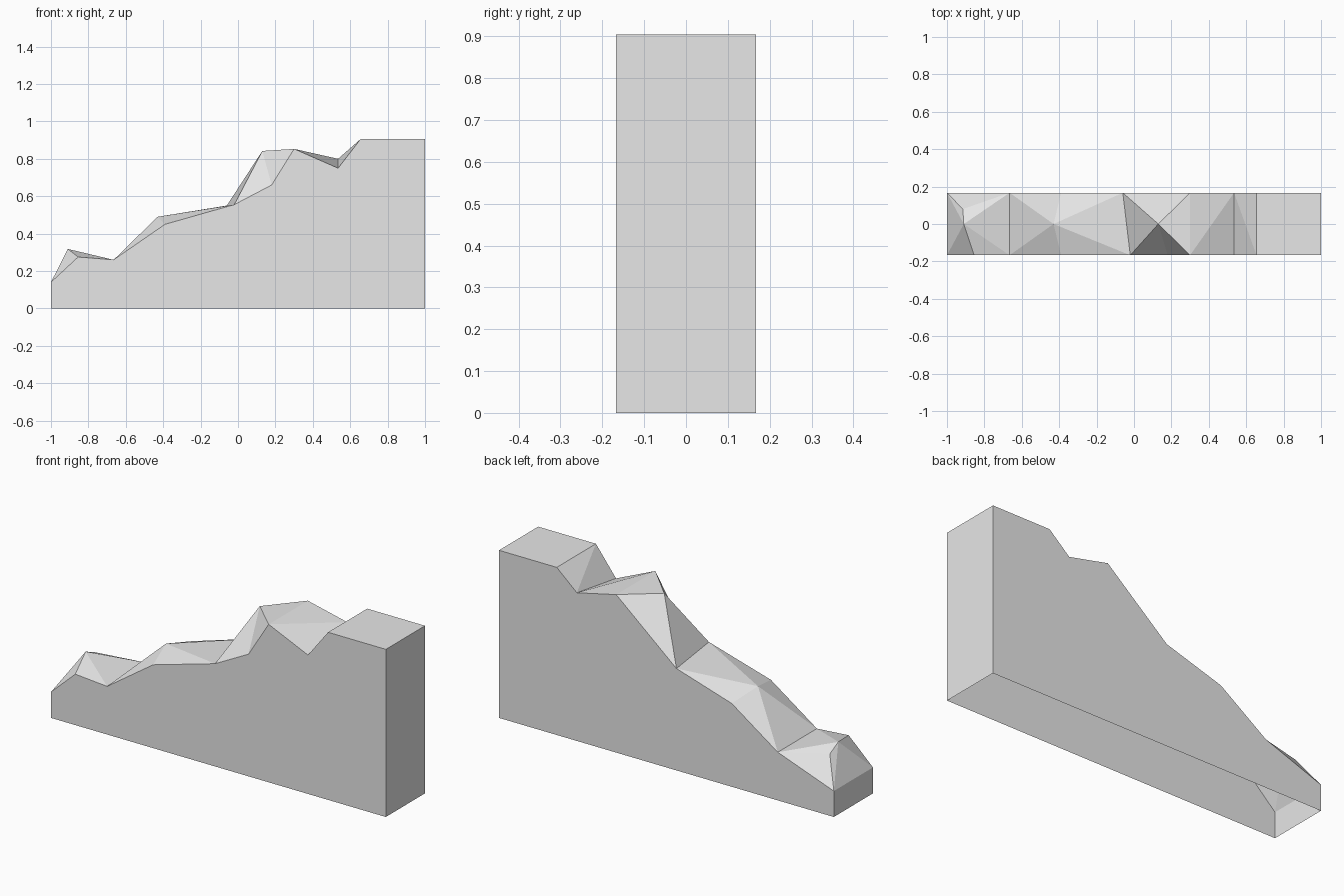
import bpy
import bmesh

# Remove the default cube only
default_cube = bpy.data.objects.get("Cube")
if default_cube:
    bpy.data.objects.remove(default_cube, do_unlink=True)

HALF_DEPTH = 0.167

# Rock material
rock = bpy.data.materials.new("light_grey_rock")
rock.use_nodes = True
rock_colour = (0.8, 0.8, 0.8, 1)
rock.diffuse_color = rock_colour
rock.node_tree.nodes["Principled BSDF"].inputs["Base Color"].default_value = rock_colour

# Skyline of the front wall (lower case) and back wall (upper case), as x and z
front_skyline = dict(
    a=(-1, .14), b=(-.855, .275), c=(-.665, .26), d=(-.39, .45), e=(-.02, .555),
    f=(.18, .66), g=(.3, .853), h=(.535, .75), i=(.655, .905), j=(1, .905))
back_skyline = dict(
    A=(-1, .14), C=(-.665, .26), D=(-.39, .45), E=(-.06, .55),
    G=(.3, .853), H=(.535, .8), I=(.655, .905), J=(1, .905))
# Rocky peaks between the walls, as x, y and z
peaks = dict(p=(-.91, 0, .318), q=(-.915, .08, .284), r=(-.43, 0, .49), s=(.13, 0, .842))

# Facets of the slope, each named by its corner points, from the low end upward
slope_facets = (
    "aAp abp Aqp ACq qCp bcp cCp "      # low boulder
    "cCr CDr cdr der DEr eEr "          # middle shelf
    "eEs efs fgs EGs gGs "              # tall crag
    "gGH ghH hiH iIH ijJI"              # dip and flat top
).split()

bm = bmesh.new()
points = {}


def add_skyline(skyline, y):
    """Add the skyline points of one wall."""
    for name, (x, z) in skyline.items():
        points[name] = bm.verts.new((x, y, z))


def add_wall(skyline, y):
    """Close a skyline down to the ground and return its ground corners."""
    low, high = (bm.verts.new((x, y, 0)) for x in (-1, 1))
    bm.faces.new([low] + [points[name] for name in skyline] + [high])
    return low, high


# Slope
add_skyline(front_skyline, -HALF_DEPTH)
add_skyline(back_skyline, HALF_DEPTH)
for name, position in peaks.items():
    points[name] = bm.verts.new(position)
for facet in slope_facets:
    bm.faces.new([points[name] for name in facet])

# Side walls
front_low, front_high = add_wall(front_skyline, -HALF_DEPTH)
back_low, back_high = add_wall(back_skyline, HALF_DEPTH)

# End walls; the underside stays open
bm.faces.new((front_low, points["a"], points["A"], back_low))
bm.faces.new((front_high, points["j"], points["J"], back_high))

bmesh.ops.recalc_face_normals(bm, faces=bm.faces)

# Finished flat-shaded object
mesh = bpy.data.meshes.new("rocky_slope")
bm.to_mesh(mesh)
bm.free()
mesh.materials.append(rock)
rocky_slope = bpy.data.objects.new("rocky_slope", mesh)
bpy.context.collection.objects.link(rocky_slope)
